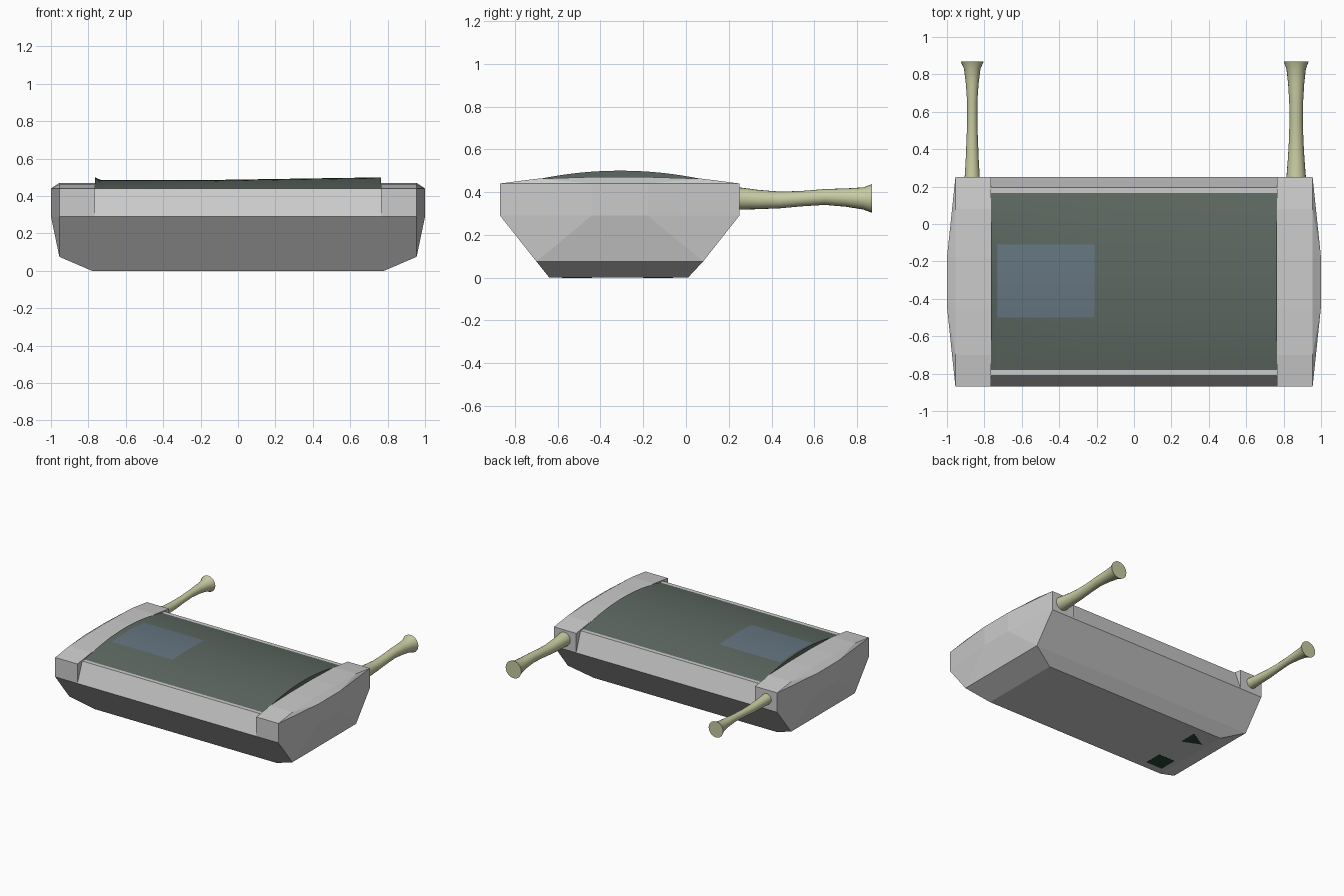
import bpy, bmesh, math

if "Cube" in bpy.data.objects:
    bpy.data.objects.remove(bpy.data.objects["Cube"])


def material(name, rgb):
    m = bpy.data.materials.new(name)
    m.diffuse_color = (*rgb, 1)
    m.use_nodes = True
    m.node_tree.nodes["Principled BSDF"].inputs["Base Color"].default_value = m.diffuse_color
    return m


glass = material("dark_glass", (0.11, 0.14, 0.12))
blue = material("blue_panel", (0.13, 0.18, 0.22))
cream = material("cream", (0.58, 0.60, 0.36))
green = material("dark_green", (0.02, 0.06, 0.04))


def finish(name, bm, mat=None):
    bmesh.ops.recalc_face_normals(bm, faces=bm.faces)
    me = bpy.data.meshes.new(name)
    bm.to_mesh(me)
    bm.free()
    ob = bpy.data.objects.new(name, me)
    bpy.context.collection.objects.link(ob)
    if mat:
        me.materials.append(mat)
    return ob


def hull(name, pts, open_z=None, mat=None):
    """Convex solid through the points, optionally without the hidden seam at open_z."""
    bm = bmesh.new()
    for p in pts:
        bm.verts.new(p)
    bmesh.ops.convex_hull(bm, input=bm.verts)
    bmesh.ops.dissolve_limit(bm, angle_limit=0.01, verts=bm.verts, edges=bm.edges)
    bmesh.ops.recalc_face_normals(bm, faces=bm.faces)
    if open_z is not None:
        seam = [f for f in bm.faces if all(abs(v.co.z - open_z) < 1e-4 for v in f.verts)]
        bmesh.ops.delete(bm, geom=seam, context='FACES_ONLY')
    return finish(name, bm, mat)


# outline of the bulged end, seen from above
END = [(0.955, -0.87), (1, -0.44), (1, -0.18), (0.955, 0.25)]

# lower tray with sloping walls
tray = []
for s in (-1, 1):
    tray += [(s * 0.78, y, 0) for y in (-0.64, 0.01)]
    tray += [(s * 0.955, y, 0.075) for y in (-0.70, 0.08)]
    tray += [(s * x, y, 0.29) for x, y in END]
hull("lower_tray", tray, 0.29)

# raised end blocks with gently arched tops
ARCH = [(-0.87, 0.44), (-0.70, 0.462), (-0.45, 0.47), (-0.18, 0.47), (0.08, 0.462), (0.25, 0.44)]
for s, side in ((-1, "left"), (1, "right")):
    pts = [(s * x, y, z) for x, y in END for z in (0.29, 0.44)]
    pts += [(s * 0.765, y, 0.29) for y in (-0.87, 0.25)]
    pts += [(s * x, y, z) for x in (0.765, 0.955) for y, z in ARCH]
    hull(side + "_end_block", pts, 0.29)

# middle deck between the end blocks
hull("middle_deck", [(x, y, z) for x in (-0.765, 0.765)
                     for y, z in ((-0.87, 0.29), (-0.81, 0.44), (0.195, 0.44), (0.25, 0.29))], 0.29)


# curved screen, slightly lower on its left half
def screen_z(x, y):
    if x < -0.73:
        peak = 0.5 - 0.015 * (x + 0.765) / 0.035
    else:
        peak = 0.485 + 0.015 * max(0, (x + 0.2) / 0.965)
    t = (y + 0.3075) / 0.4725
    return 0.44 + (peak - 0.44) * (1 - t * t)


def patch(name, xs, y0, y1, n, lift, mat, skirt=False):
    bm = bmesh.new()
    ys = [y0 + (y1 - y0) * i / n for i in range(n + 1)]
    rows = [[bm.verts.new((x, y, screen_z(x, y) + lift)) for y in ys] for x in xs]
    for a, b in zip(rows, rows[1:]):
        for i in range(n):
            bm.faces.new((a[i], b[i], b[i + 1], a[i + 1]))
    if skirt:
        for r in (rows[0], rows[-1]):
            bm.faces.new(r)
    ob = finish(name, bm, mat)
    if ob.data.polygons[0].normal.z < 0:
        ob.data.flip_normals()
    return ob


screen = patch("curved_screen", (-0.765, -0.73, -0.2, 0.765), -0.78, 0.165, 20, 0, glass, True)
panel = patch("screen_panel", (-0.73, -0.21), -0.50, -0.11, 8, 0.002, blue)


# turned rear pegs: y, radius, centre height
def peg(name, x, profile, n=20):
    bm = bmesh.new()
    rings = [[bm.verts.new((x + r * math.cos(2 * math.pi * k / n), y,
                            z + r * math.sin(2 * math.pi * k / n))) for k in range(n)]
             for y, r, z in profile]
    for a, b in zip(rings, rings[1:]):
        for k in range(n):
            bm.faces.new((a[k], a[k - 1], b[k - 1], b[k]))
    bm.faces.new(rings[0])
    bm.faces.new(rings[-1])
    return finish(name, bm, cream)


pegs = [
    peg("left_peg", -0.865, [(0.24, 0.041, 0.37), (0.34, 0.035, 0.366), (0.44, 0.031, 0.364),
                             (0.54, 0.027, 0.368), (0.65, 0.027, 0.374), (0.75, 0.034, 0.374),
                             (0.83, 0.044, 0.37), (0.87, 0.062, 0.37)]),
    peg("right_peg", 0.867, [(0.24, 0.053, 0.37), (0.34, 0.045, 0.365), (0.44, 0.039, 0.363),
                             (0.54, 0.036, 0.369), (0.65, 0.037, 0.377), (0.75, 0.043, 0.374),
                             (0.83, 0.052, 0.37), (0.87, 0.067, 0.37)])]

# small dark marks under the left side
hull("underside_square_mark", [(x, y, z) for x in (-0.74, -0.60) for y in (-0.58, -0.44)
                               for z in (0, 0.01)], mat=green)
hull("underside_triangle_mark", [(x, y, z) for x, y in ((-0.74, -0.14), (-0.60, -0.20), (-0.60, -0.06))
                                 for z in (0, 0.01)], mat=green)
for ob in bpy.data.objects:
    if ob.name.startswith("underside"):
        ob.location.z = -0.001

# smooth the rounded parts
bpy.ops.object.select_all(action='DESELECT')
for ob in [screen, panel] + pegs:
    ob.select_set(True)
bpy.context.view_layer.objects.active = screen
bpy.ops.object.shade_smooth_by_angle(angle=math.radians(35))
